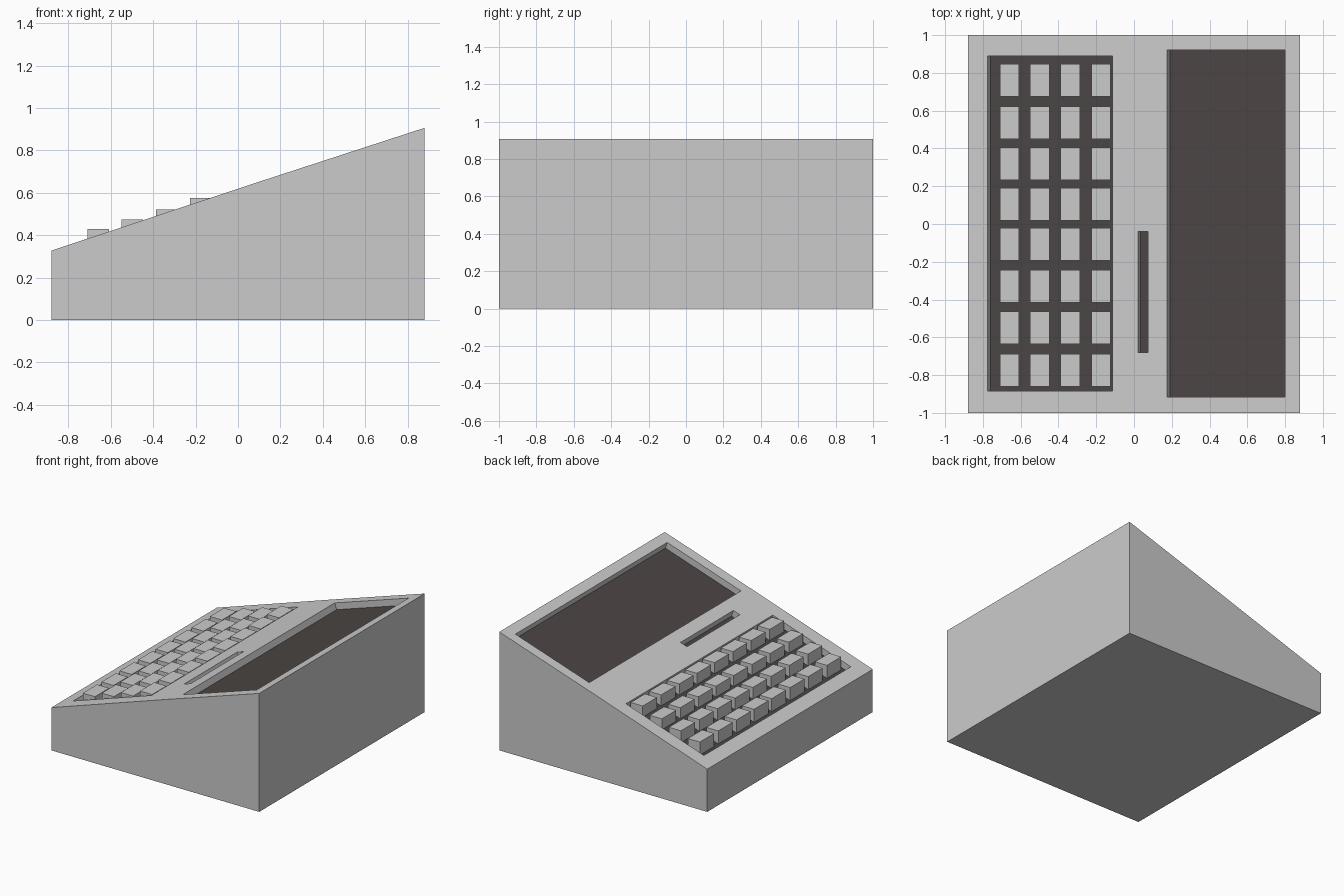
import bpy, bmesh, math
from mathutils import Vector

if "Cube" in bpy.data.objects:
    bpy.data.objects.remove(bpy.data.objects["Cube"])

SLOPE = (0.906 - 0.327) / 1.76
NORMAL = Vector((-SLOPE, 1)).normalized()      # in the x-z plane
DEPTH = 0.05                                   # visible recess depth

dark = bpy.data.materials.new("dark_panel")
dark.diffuse_color = (0.07, 0.06, 0.057, 1)
dark.use_nodes = True
dark.node_tree.nodes["Principled BSDF"].inputs["Base Color"].default_value = dark.diffuse_color


def top_z(x):
    """Height of the sloped top at x (very slight bend at x = 0.1)."""
    if x < 0.1:
        return 0.327 + (x + 0.88) / 0.98 * 0.325
    return 0.652 + (x - 0.1) / 0.78 * 0.254


def offset(x, d):
    """Point d above the sloped top, measured along its normal."""
    return tuple(Vector((x, top_z(x))) + NORMAL * d)


def prism(name, profile, y0, y1, mat=None):
    """Extrude an x-z profile from y0 to y1."""
    bm = bmesh.new()
    face = bm.faces.new([bm.verts.new((x, y0, z)) for x, z in profile])
    ext = bmesh.ops.extrude_face_region(bm, geom=[face])
    verts = [g for g in ext["geom"] if isinstance(g, bmesh.types.BMVert)]
    bmesh.ops.translate(bm, verts=verts, vec=(0, y1 - y0, 0))
    bmesh.ops.recalc_face_normals(bm, faces=bm.faces)
    me = bpy.data.meshes.new(name)
    bm.to_mesh(me)
    bm.free()
    ob = bpy.data.objects.new(name, me)
    bpy.context.collection.objects.link(ob)
    if mat:
        me.materials.append(mat)
    return ob


def slab(name, x0, x1, y0, y1, low, high, mat=None):
    """Block parallel to the sloped top, between two normal offsets."""
    return prism(name, [offset(x0, low), offset(x1, low),
                        offset(x1, high), offset(x0, high)], y0, y1, mat)


# Wedge-shaped case
case = prism("case", [(-0.88, 0), (0.88, 0), (0.88, top_z(0.88)),
                      (0.1, top_z(0.1)), (-0.88, top_z(-0.88))], -1, 1)

# Recesses, each with a dark panel on its floor
recesses = {
    "keyboard_bed": (-0.775, -0.115, -0.885, 0.89),
    "slot_floor": (0.02, 0.075, -0.68, -0.04),
    "screen": (0.175, 0.80, -0.915, 0.92),
}
cutters = []
for name, box in recesses.items():
    cutter = slab(name + "_cutter", *box, -DEPTH - 0.005, 0.1)
    cutter.hide_render = True
    cutters.append(cutter)
    mod = case.modifiers.new(name, "BOOLEAN")
    mod.operation = "DIFFERENCE"
    mod.solver = "EXACT"
    mod.object = cutter

bpy.context.view_layer.objects.active = case
for mod in list(case.modifiers):
    bpy.ops.object.modifier_apply(modifier=mod.name)
for cutter in cutters:
    bpy.data.objects.remove(cutter)

for name, box in recesses.items():
    slab(name, *box, -DEPTH - 0.005, -DEPTH, dark)

# Keys: four stepped rows of eight, level tops and upright sides
rows = [(-0.71, 0.43), (-0.55, 0.473), (-0.388, 0.521), (-0.226, 0.576)]
columns = [-0.775, -0.55, -0.33, -0.108, 0.105, 0.318, 0.537, 0.76]
drop = DEPTH * 1.06
for r, (x, z) in enumerate(rows):
    x1 = x + 0.102
    for c, y in enumerate(columns):
        prism(f"key_{r + 1}_{c + 1}",
              [(x, top_z(x) - drop), (x1, top_z(x1) - drop), (x1, z), (x, z)],
              y - 0.086, y + 0.086)
